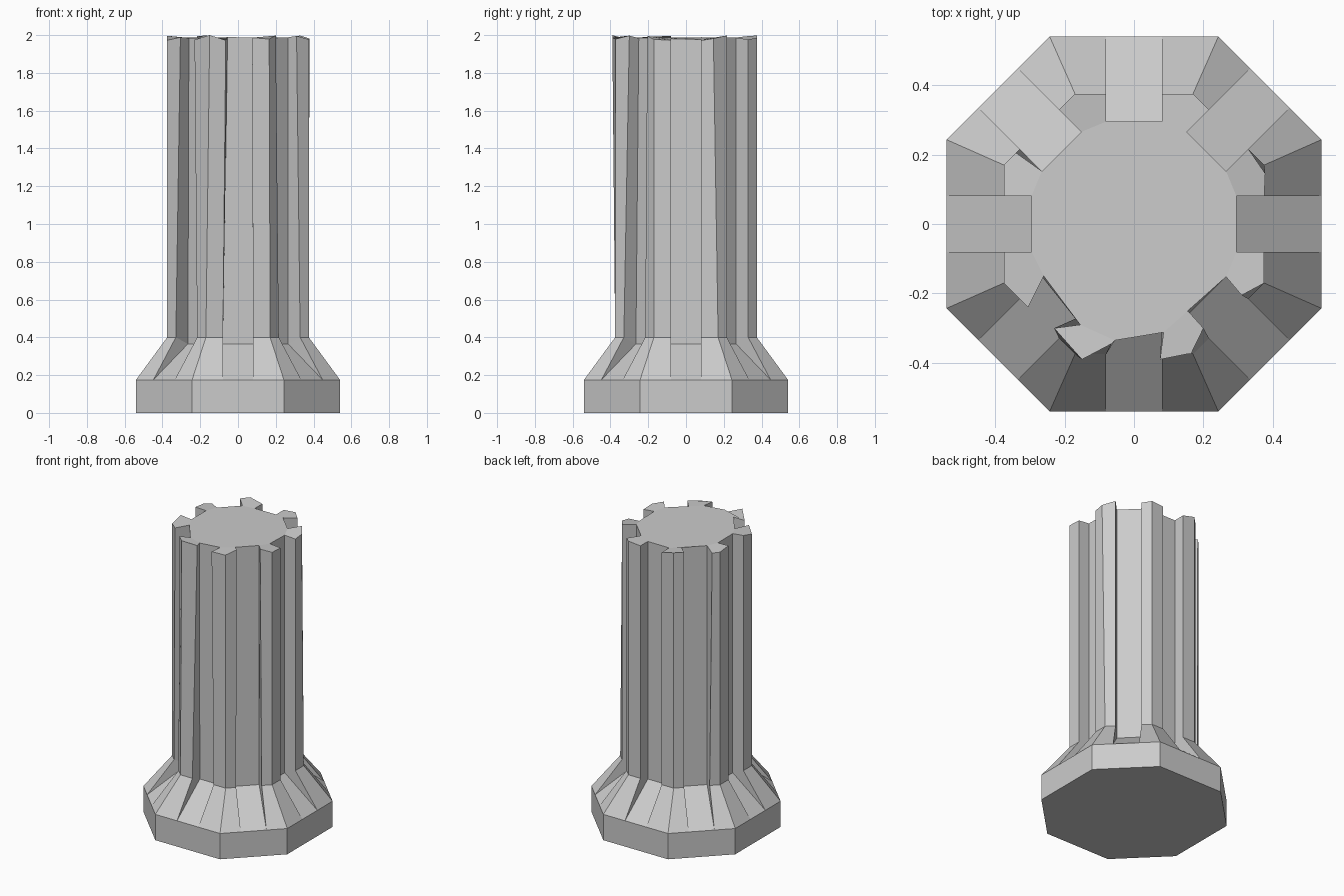
import bpy, bmesh, random
from mathutils import Vector

if "Cube" in bpy.data.objects:
    bpy.data.objects.remove(bpy.data.objects["Cube"])

random.seed(4)
GROOVE = 0.08          # half width of every flute
FLOOR_R = 0.295        # distance of flute floor from the axis
bm = bmesh.new()


def octagon(a, b):
    return [Vector(p) for p in ((a, -b), (a, b), (b, a), (-b, a),
                                (-a, b), (-a, -b), (-b, -a), (b, -a))]


def side_points(corners, i):
    """Corner, two flute lips and two flute floor points of side i."""
    p, q = corners[i], corners[(i + 1) % 8]
    mid, along = (p + q) / 2, (q - p).normalized() * GROOVE
    inner = mid.normalized() * FLOOR_R
    return [p, mid - along, inner - along, inner + along, mid + along]


def vert(p, z):
    return bm.verts.new((p.x, p.y, z))


outer, shaft = octagon(0.54, 0.243), octagon(0.375, 0.17)

# Broken-off points on the top rim: (side, point) -> position
chips = {(5, 2): (-0.26, -0.15), (5, 3): (-0.155, -0.29), (5, 4): (-0.23, -0.30),
         (5, 1): (-0.305, -0.24), (6, 0): (-0.15, -0.39), (6, 1): (-0.065, -0.345),
         (6, 2): (-0.055, -0.335), (6, 3): (0.085, -0.312), (6, 4): (0.075, -0.39),
         (7, 0): (0.165, -0.372), (7, 1): (0.20, -0.30), (7, 2): (0.155, -0.25),
         (7, 4): (0.31, -0.205), (1, 0): (0.378, 0.145), (3, 4): (-0.34, 0.205)}

base, lower, waist, top = [], [], [], []
for i in range(8):
    o, s = side_points(outer, i), side_points(shaft, i)
    base.append(vert(o[0], 0))
    lower.append([vert(o[k], 0.175) for k in (0, 1, 4)])
    waist.append([vert(p, 0.365 if k in (2, 3) else 0.4) for k, p in enumerate(s)])
    rim = []
    for k, p in enumerate(s):
        z = random.uniform(1.975, 1.99) if k in (2, 3) else random.uniform(1.97, 2.0)
        rim.append(vert(Vector(chips.get((i, k), p)), z))
    top.append(rim)
top[6][0].co.z = 2.0

# Octagonal plinth, sloping foot and fluted shaft
bm.faces.new(base[::-1])
for i in range(8):
    j = (i + 1) % 8
    l, w, t = lower[i], waist[i], top[i]
    nl, nw, nt = lower[j][0], waist[j][0], top[j][0]
    bm.faces.new((base[i], base[j], nl, l[2], l[1], l[0]))
    bm.faces.new((l[0], l[1], w[1], w[0]))
    bm.faces.new((l[1], w[2], w[1]))
    bm.faces.new((l[1], l[2], w[3], w[2]))
    bm.faces.new((l[2], w[4], w[3]))
    bm.faces.new((l[2], nl, nw, w[4]))
    ws, ts = w + [nw], t + [nt]
    for k in range(5):
        bm.faces.new((ws[k], ws[k + 1], ts[k + 1], ts[k]))
    # Broken top of each rib
    bm.faces.new((t[3], t[4], nt, top[j][1], top[j][2]))

# Broken top of the core
bm.faces.new([t[k] for t in top for k in (2, 3)])
bmesh.ops.recalc_face_normals(bm, faces=bm.faces)

mesh = bpy.data.meshes.new("broken_column")
bm.to_mesh(mesh)
bm.free()
bpy.context.collection.objects.link(bpy.data.objects.new("broken_column", mesh))
